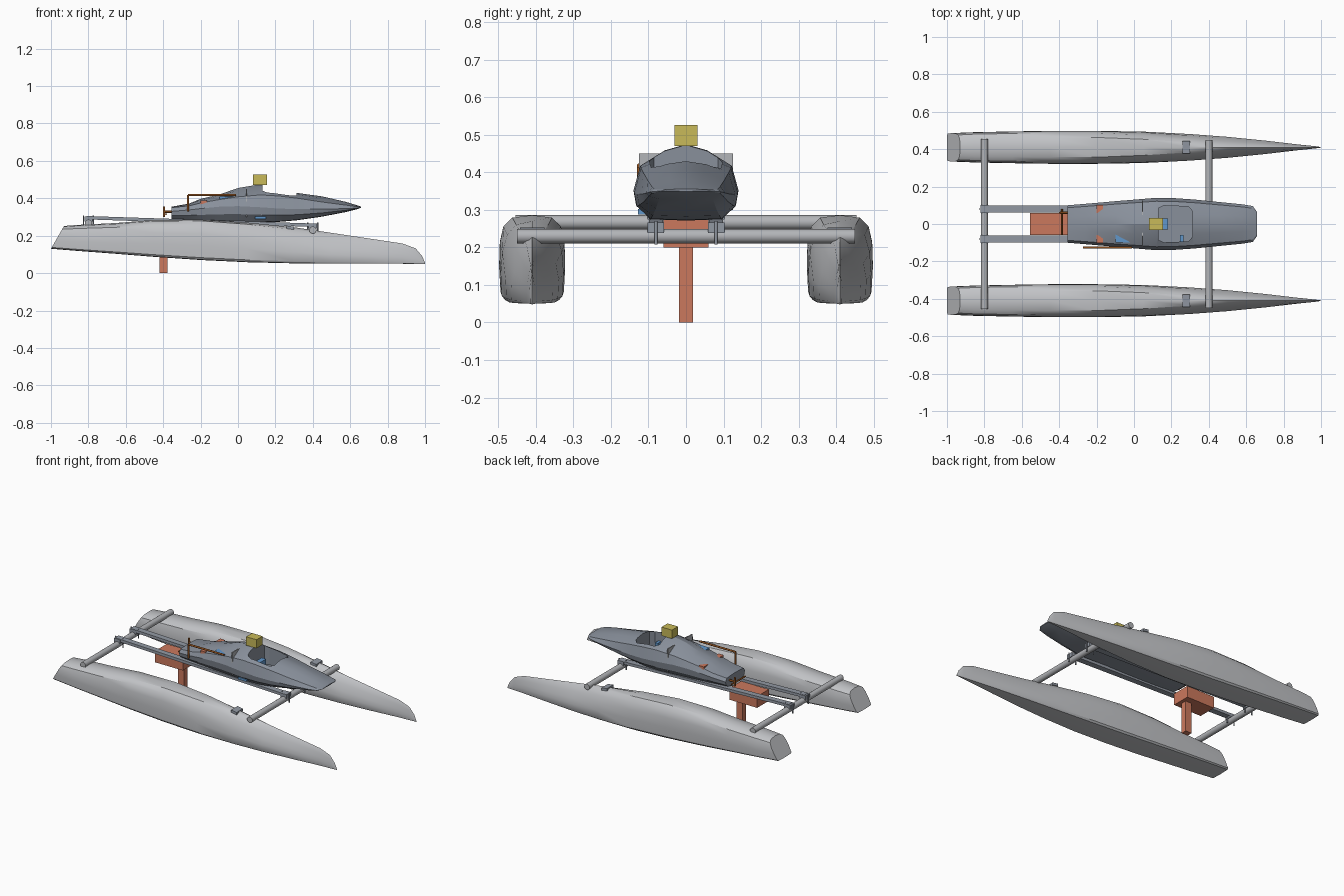
import bpy, bmesh, math
from mathutils import Vector

if "Cube" in bpy.data.objects:
    bpy.data.objects.remove(bpy.data.objects["Cube"])


def material(name, r, g, b):
    mat = bpy.data.materials.new(name)
    mat.use_nodes = True
    mat.diffuse_color = (r, g, b, 1)
    mat.node_tree.nodes["Principled BSDF"].inputs["Base Color"].default_value = (r, g, b, 1)
    return mat


LIGHT_GREY = material("light grey", .54, .55, .57)
BEAM_GREY = material("beam grey", .45, .46, .48)
SLATE = material("slate grey", .25, .28, .33)
STEEL = material("steel grey", .29, .32, .37)
RED = material("terracotta red", .60, .19, .11)
YELLOW = material("mustard yellow", .58, .49, .10)
BLUE = material("sky blue", .12, .31, .60)
BROWN = material("copper brown", .30, .09, .015)


def finish(name, bm, mat, smooth=None):
    bmesh.ops.recalc_face_normals(bm, faces=bm.faces)
    mesh = bpy.data.meshes.new(name)
    bm.to_mesh(mesh)
    bm.free()
    mesh.materials.append(mat)
    obj = bpy.data.objects.new(name, mesh)
    bpy.context.collection.objects.link(obj)
    if smooth:
        activate(obj)
        bpy.ops.object.shade_smooth_by_angle(angle=math.radians(smooth))
    return obj


def activate(obj):
    bpy.ops.object.select_all(action='DESELECT')
    obj.select_set(True)
    bpy.context.view_layer.objects.active = obj


def loft(name, half_rings, mat, smooth, y_mid=0):
    """Skin half sections, given from keel to crest, mirrored across y."""
    bm = bmesh.new()
    rings = []
    for half in half_rings:
        full = half + [(x, -y, z) for x, y, z in half[-2:0:-1]]
        rings.append([bm.verts.new((x, y + y_mid, z)) for x, y, z in full])
    n = len(rings[0])
    for a, b in zip(rings, rings[1:]):
        for i in range(n):
            j = (i + 1) % n
            bm.faces.new((a[i], a[j], b[j], b[i]))
    bm.faces.new(rings[0])
    bm.faces.new(rings[-1])
    return finish(name, bm, mat, smooth)


def box(name, xs, ys, zs, mat, slope=0):
    """Box from its ranges; slope shears z along x about the middle."""
    bm = bmesh.new()
    bmesh.ops.create_cube(bm, size=1)
    mid = sum(xs) / 2
    for v in bm.verts:
        v.co = [r[0] if c < 0 else r[1] for c, r in zip(v.co, (xs, ys, zs))]
        v.co.z += slope * (v.co.x - mid)
    return finish(name, bm, mat)


def rod(name, start, end, radius, mat, sides=10):
    a, b = Vector(start), Vector(end)
    bm = bmesh.new()
    bmesh.ops.create_cone(bm, cap_ends=True, segments=sides, radius1=radius,
                          radius2=radius, depth=(b - a).length)
    turn = (b - a).to_track_quat('Z', 'Y')
    for v in bm.verts:
        v.co = turn @ v.co + (a + b) / 2
    return finish(name, bm, mat, 40)


def pipe(name, points, radius, mat):
    for i, (a, b) in enumerate(zip(points, points[1:])):
        rod(f"{name}_{i + 1}", a, b, radius, mat)


# Hull stations: x, half width, bottom, top
HULL = [(-1, .076, .13, .252), (-.85, .081, .118, .258), (-.65, .085, .103, .268),
        (-.45, .088, .087, .284), (-.2, .088, .07, .286), (.05, .084, .058, .27),
        (.3, .071, .052, .245), (.5, .056, .05, .215), (.7, .036, .05, .185),
        (.88, .015, .05, .158), (.95, .008, .049, .132), (.985, .004, .049, .09),
        (1, .001, .048, .055)]
# Section points as (width, height) shares: full at the stern, peaked at the bow
STERN = [(0, 0), (.86, .01), (.96, .06), (1, .35), (.98, .65), (.87, .86), (.6, .97), (0, 1)]
BOW = [(0, 0), (.86, .01), (.97, .06), (1, .3), (.85, .5), (.55, .74), (.25, .92), (0, 1)]


def hull_ring(x, width, low, high):
    peak = min(max((x + .1) / .6, 0), 1)
    ring = []
    for (w0, t0), (w1, t1) in zip(STERN, BOW):
        w, t = w0 + (w1 - w0) * peak, t0 + (t1 - t0) * peak
        rake = .07 * t if x == -1 else 0
        ring.append((x + rake, w * width, low + t * (high - low)))
    return ring


for side, s in (("left", 1), ("right", -1)):
    loft(f"{side}_hull", [hull_ring(*row) for row in HULL], LIGHT_GREY, 35, s * .41)
    box(f"{side}_hull_hatch", (.26, .3), (s * .41 - .033, s * .41 + .033),
        (.235, .251), STEEL, -.14)

# Cross beams
rod("rear_beam", (-.8, -.455, .267), (-.8, .455, .267), .019, BEAM_GREY, 24)
rod("front_beam", (.4, -.45, .23), (.4, .45, .23), .019, BEAM_GREY, 24)

# Twin rails with clamps and bolts
for side, s in (("left", 1), ("right", -1)):
    y = s * .08
    box(f"{side}_rail", (-.81, .41), (y - .019, y + .019), (.267, .285), STEEL, -.033)
    for end, x, z in (("rear", -.8, .267), ("front", .4, .23)):
        box(f"{side}_{end}_clamp", (x - .022, x + .022), (y - .022, y + .022),
            (z + .008, z + .036), STEEL)
        for dx in (-.026, .026):
            rod(f"{side}_{end}_bolt", (x + dx, y, z - .022), (x + dx, y, z + .04), .004, STEEL)

# Pod stations: x, half width, keel, widest height, shoulder, crest
POD = [(-.355, .1, .285, .33, .35, .355), (-.26, .108, .28, .338, .36, .372),
       (-.2, .113, .277, .345, .375, .397), (-.1, .122, .274, .355, .393, .42),
       (0, .13, .272, .358, .408, .455), (.12, .14, .272, .352, .418, .475),
       (.22, .138, .274, .345, .412, .453), (.32, .131, .283, .342, .4, .428),
       (.45, .118, .302, .342, .38, .41), (.58, .105, .327, .345, .363, .38),
       (.635, .096, .341, .348, .355, .363), (.657, .065, .349, .351, .354, .356)]


def pod_ring(x, w, keel, wide, shoulder, crest):
    return [(x, 0, keel), (x, .68 * w, keel + .002), (x, .95 * w, keel + .5 * (wide - keel)),
            (x, w, wide), (x, .87 * w, shoulder),
            (x, .4 * w, shoulder + .72 * (crest - shoulder)), (x, 0, crest)]


pod = loft("cabin_pod", [pod_ring(*row) for row in POD], SLATE, 20)

# Cockpit opening, cut out of the pod
bm = bmesh.new()
plan = [(.13, -.085), (.16, -.098), (.29, -.093), (.312, -.07),
        (.312, .07), (.29, .093), (.16, .098), (.13, .085)]
floor = bm.faces.new([bm.verts.new((x, y, .315)) for x, y in plan])
walls = bmesh.ops.extrude_face_region(bm, geom=[floor])
for v in walls["geom"]:
    if isinstance(v, bmesh.types.BMVert):
        v.co.z = .6
cutter = finish("cockpit_cutter", bm, SLATE)
cutter.hide_render = True
cut = pod.modifiers.new("cockpit", 'BOOLEAN')
cut.object = cutter
cut.solver = 'EXACT'
activate(pod)
bpy.ops.object.modifier_apply(modifier=cut.name)
bpy.data.objects.remove(cutter)

# Bulkhead whose corners reach past the pod skin
box("bulkhead", (.042, .048), (-.125, .125), (.3, .45), BEAM_GREY)

# Equipment boxes
box("mast_box", (.08, .155), (-.031, .031), (.47, .526), YELLOW)
box("cockpit_console", (.15, .182), (-.03, .03), (.315, .385), BLUE)
box("cockpit_switch_box", (.245, .265), (-.1, -.06), (.315, .36), BLUE)
box("deck_battery", (-.1, -.02), (-.1, -.05), (.34, .41), BLUE)
box("side_battery", (.09, .15), (-.128, -.08), (.288, .302), BLUE)
for side, y in (("left", .08), ("right", -.08)):
    box(f"{side}_controller", (-.2, -.165), (y - .022, y + .022), (.33, .388), RED)

# Drive unit and its leg
box("drive_housing", (-.555, -.355), (-.06, .06), (.2, .275), RED)
box("drive_leg", (-.421, -.377), (-.018, .018), (0, .2), RED)

# Side pipe and steering linkage
pipe("side_pipe", [(-.268, -.125, .33), (-.268, -.125, .418), (-.012, -.125, .418)],
     .006, BROWN)
pipe("steering_post", [(-.395, .06, .3), (-.395, .06, .355)], .006, BROWN)
pipe("steering_arm", [(-.395, .06, .328), (-.35, .06, .328)], .006, BROWN)
pipe("steering_bar", [(-.385, -.06, .315), (-.385, .08, .315)], .005, BROWN)
